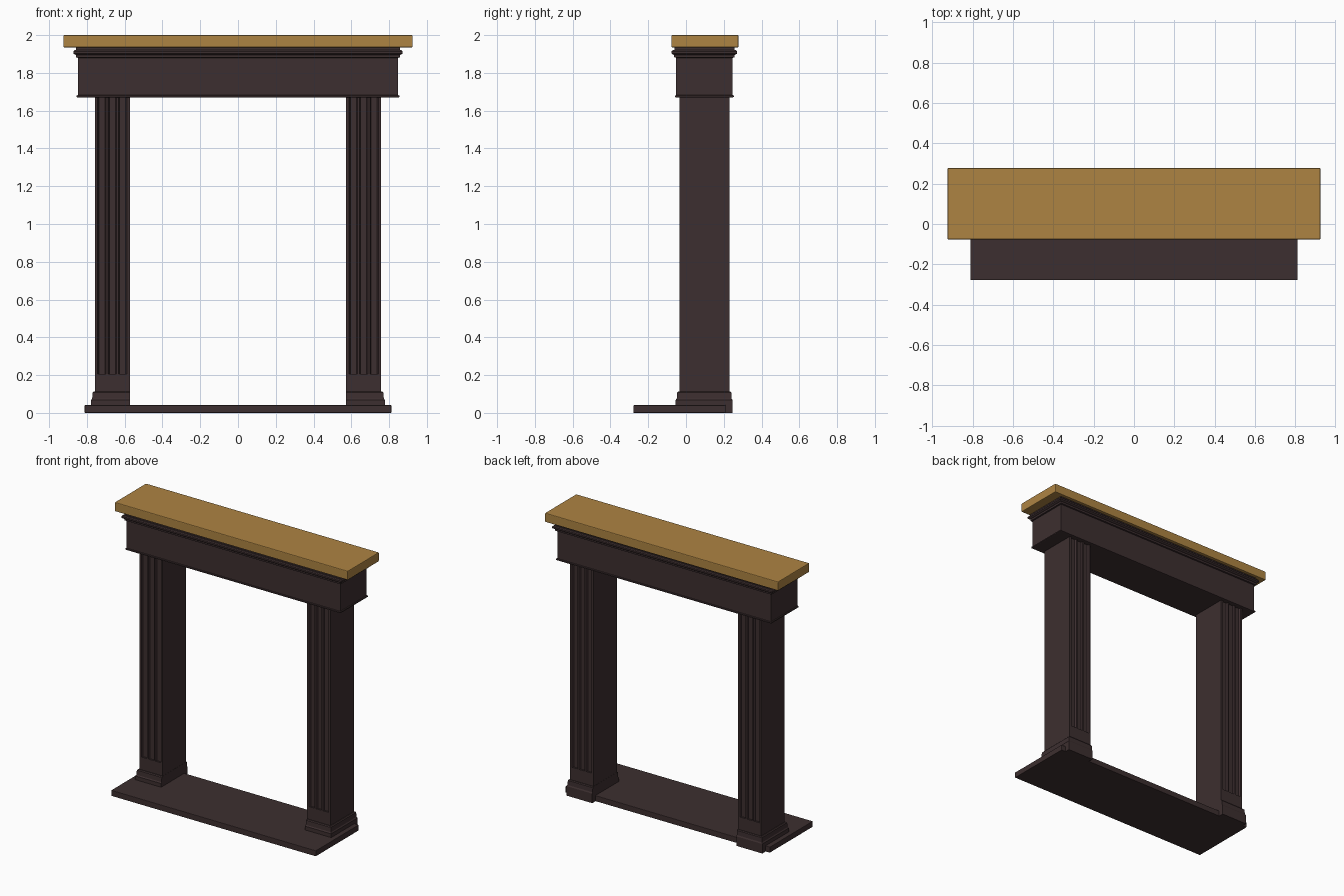
import bpy
import bmesh

cube = bpy.data.objects.get("Cube")
if cube:
    bpy.data.objects.remove(cube, do_unlink=True)


def material(name, rgb):
    m = bpy.data.materials.new(name)
    m.use_nodes = True
    color = (*rgb, 1)
    m.diffuse_color = color
    bsdf = next(n for n in m.node_tree.nodes if n.type == "BSDF_PRINCIPLED")
    bsdf.inputs["Base Color"].default_value = color
    return m


dark_wood = material("dark wood", (0.046, 0.028, 0.029))
golden_wood = material("golden wood", (0.42, 0.23, 0.055))


def loft(name, loops, mat, bevel=0):
    """Skin equal-length loops of points into a closed solid."""
    bm = bmesh.new()
    rings = [[bm.verts.new(p) for p in loop] for loop in loops]
    for low, high in zip(rings, rings[1:]):
        for i in range(len(low)):
            j = (i + 1) % len(low)
            bm.faces.new((low[i], low[j], high[j], high[i]))
    bm.faces.new(rings[0][::-1])
    bm.faces.new(rings[-1])
    bmesh.ops.recalc_face_normals(bm, faces=bm.faces)
    mesh = bpy.data.meshes.new(name)
    bm.to_mesh(mesh)
    bm.free()
    mesh.materials.append(mat)
    ob = bpy.data.objects.new(name, mesh)
    bpy.context.collection.objects.link(ob)
    if bevel:
        mod = ob.modifiers.new("soft edges", "BEVEL")
        mod.width = bevel
        mod.segments = 2
    return ob


def rect(x0, x1, y0, y1, z):
    return [(x0, y0, z), (x1, y0, z), (x1, y1, z), (x0, y1, z)]


def box(name, x0, x1, y0, y1, z0, z1, mat, bevel=0):
    return loft(name, [rect(x0, x1, y0, y1, z) for z in (z0, z1)], mat, bevel)


# Shelf and hearth slabs
box("mantel_shelf", -0.925, 0.925, -0.077, 0.278, 1.935, 2.0, golden_wood, 0.005)
box("hearth_slab", -0.812, 0.812, -0.278, 0.21, 0, 0.041, dark_wood, 0.003)

# Frieze with bottom bead and crown moulding: (outset, height)
FX, FY0, FY1 = 0.848, -0.052, 0.247
profile = [(0, 1.67), (0.006, 1.672), (0.006, 1.68), (0, 1.682), (0, 1.88),
           (0.01, 1.882), (0.011, 1.895), (0.018, 1.898), (0.024, 1.903),
           (0.024, 1.914), (0.018, 1.92), (0.009, 1.921), (0.009, 1.936)]
loft("frieze_and_crown",
     [rect(-FX - o, FX + o, FY0 - o, FY1 + o, z) for o, z in profile], dark_wood)

# Columns: plain foot, fluted shaft front and back, stepped outer base
IN, OUT, Y0, Y1 = 0.573, 0.758, -0.035, 0.23
MID, PITCH, HALF, DEPTH, SLOPE = (IN + OUT) / 2, 0.055, 0.022, 0.012, 0.006


def fluted_section(z):
    front = [(IN, Y0)]
    for k in (-1, 0, 1):
        c = MID + k * PITCH
        front += [(c - HALF, Y0), (c - HALF + SLOPE, Y0 + DEPTH),
                  (c + HALF - SLOPE, Y0 + DEPTH), (c + HALF, Y0)]
    front.append((OUT, Y0))
    back = [(x, Y0 + Y1 - y) for x, y in reversed(front)]
    return [(x, y, z) for x, y in front + back]


base_steps = [(0.02, 0), (0.02, 0.068), (0.014, 0.076), (0.012, 0.108), (0.006, 0.114)]

for side, s in (("left", 1), ("right", -1)):
    def placed(loop):
        return [(s * x, y, z) for x, y, z in loop]

    loft(side + "_column_shaft",
         [placed(fluted_section(z)) for z in (0.205, 1.675)], dark_wood)
    loft(side + "_column_foot",
         [placed(rect(IN, OUT, Y0, Y1, z)) for z in (0.02, 0.205)], dark_wood)
    loft(side + "_column_base",
         [placed(rect(IN - 0.001, OUT + o, Y0 - o, Y1 + o * 0.8, z))
          for o, z in base_steps], dark_wood)
